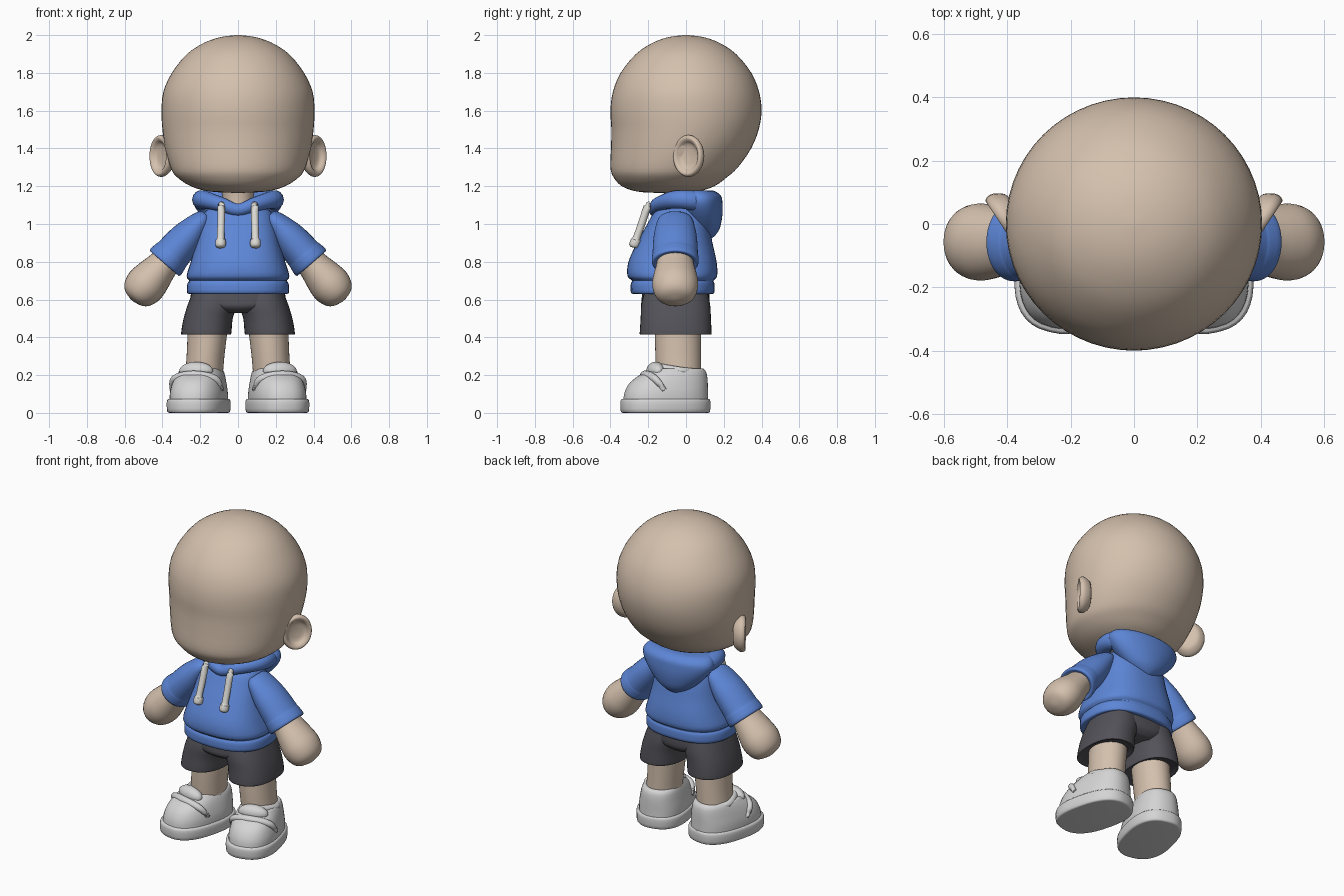
import bpy, bmesh, math
from mathutils import Matrix, Vector

cube = bpy.data.objects.get("Cube")
if cube:
    bpy.data.objects.remove(cube, do_unlink=True)


def material(name, r, g, b):
    m = bpy.data.materials.new(name)
    m.use_nodes = True
    m.diffuse_color = (r, g, b, 1)
    bsdf = m.node_tree.nodes["Principled BSDF"]
    bsdf.inputs["Base Color"].default_value = (r, g, b, 1)
    bsdf.inputs["Roughness"].default_value = 0.7
    return m


SKIN = material("skin", 0.66, 0.53, 0.42)
BLUE = material("blue_cloth", 0.11, 0.24, 0.68)
DARK = material("charcoal_cloth", 0.085, 0.085, 0.1)
GREY = material("light_grey_shoe", 0.66, 0.66, 0.66)
CORD = material("off_white_cord", 0.71, 0.70, 0.66)
FLIP = Matrix.Scale(-1, 4, Vector((1, 0, 0)))


def finish(name, bm, mat, matrix):
    bm.transform(matrix)
    bmesh.ops.recalc_face_normals(bm, faces=bm.faces)
    mesh = bpy.data.meshes.new(name)
    bm.to_mesh(mesh)
    bm.free()
    mesh.materials.append(mat)
    ob = bpy.data.objects.new(name, mesh)
    bpy.context.collection.objects.link(ob)
    bpy.ops.object.select_all(action='DESELECT')
    ob.select_set(True)
    bpy.context.view_layer.objects.active = ob
    bpy.ops.object.shade_smooth_by_angle(angle=math.radians(50))
    return ob


def spline(rows, steps, closed=False):
    """Catmull-Rom interpolation through rows of numbers."""
    n, out = len(rows), []
    for i in range(n if closed else n - 1):
        pick = (lambda k: rows[k % n]) if closed else (lambda k: rows[min(max(k, 0), n - 1)])
        quad = list(zip(pick(i - 1), pick(i), pick(i + 1), pick(i + 2)))
        for s in range(steps):
            t = s / steps
            out.append([b + t / 2 * (c - a + t * (2*a - 5*b + 4*c - d + t * (3*(b - c) + d - a)))
                        for a, b, c, d in quad])
    if not closed:
        out.append(list(rows[-1]))
    return out


def loft(name, mat, rings, power=2, steps=3, n=40, matrix=Matrix()):
    """Skin a shape through rings of (z, half width, front y, back y, centre x)."""
    bm = bmesh.new()
    loops = []
    for z, rx, front, back, cx in spline([(*r, 0)[:5] for r in rings], steps):
        loop = []
        for k in range(n):
            a = math.tau * k / n
            c, s = math.cos(a), math.sin(a)
            x = math.copysign(abs(c) ** (2 / power), c) * rx
            y = math.copysign(abs(s) ** (2 / power), s) * (back - front) / 2
            loop.append(bm.verts.new((cx + x, (front + back) / 2 + y, z)))
        loops.append(loop)
    for lo, hi in zip(loops, loops[1:]):
        for k in range(n):
            j = (k + 1) % n
            bm.faces.new((lo[k], lo[j], hi[j], hi[k]))
    bm.faces.new(loops[0])
    bm.faces.new(loops[-1])
    return finish(name, bm, mat, matrix)


def tube(name, mat, points, closed=False, steps=6, n=14, matrix=Matrix()):
    """Sweep a circle along (x, y, z, radius) points."""
    path = spline(points, steps, closed)
    count = len(path)
    bm = bmesh.new()
    loops = []
    for i, (x, y, z, r) in enumerate(path):
        a = path[(i - 1) % count if closed else max(i - 1, 0)]
        b = path[(i + 1) % count if closed else min(i + 1, count - 1)]
        along = (Vector(b[:3]) - Vector(a[:3])).normalized()
        ref = Vector((0, 0, 1)) if abs(along.z) < 0.8 else Vector((1, 0, 0))
        u = along.cross(ref).normalized()
        v = along.cross(u)
        loops.append([bm.verts.new(Vector((x, y, z)) + r * (u * math.cos(math.tau * k / n)
                      + v * math.sin(math.tau * k / n))) for k in range(n)])
    for i in range(count if closed else count - 1):
        lo, hi = loops[i], loops[(i + 1) % count]
        for k in range(n):
            j = (k + 1) % n
            bm.faces.new((lo[k], lo[j], hi[j], hi[k]))
    if not closed:
        bm.faces.new(loops[0])
        bm.faces.new(loops[-1])
    return finish(name, bm, mat, matrix)


def ball(name, mat, centre, size, matrix=Matrix()):
    bm = bmesh.new()
    bmesh.ops.create_uvsphere(bm, u_segments=24, v_segments=14, radius=1)
    return finish(name, bm, mat, matrix @ Matrix.Translation(centre) @ Matrix.Diagonal((*size, 1)))


# Head with a flat face and a tucked-in nape
loft("head", SKIN, [
    (1.165, .02, -.16, -.06), (1.172, .15, -.26, .06), (1.2, .25, -.34, .15),
    (1.25, .325, -.385, .22), (1.3, .357, -.4, .275), (1.4, .385, -.397, .345),
    (1.5, .4, -.395, .385), (1.6, .405, -.4, .4), (1.7, .395, -.387, .387),
    (1.8, .35, -.346, .346), (1.9, .27, -.265, .265), (1.96, .178, -.175, .175),
    (1.99, .09, -.09, .09), (2, .01, -.01, .01)], n=56)
loft("neck", SKIN, [(1.04, .085, -.12, .05), (1.12, .08, -.115, .05), (1.2, .09, -.12, .05)])

# Hooded top: waistband, blousing torso, draped hood and collar roll
loft("hoodie_body", BLUE, [
    (.63, .255, -.275, .135), (.637, .27, -.292, .15), (.685, .268, -.292, .15),
    (.7, .258, -.285, .145), (.725, .272, -.31, .165), (.8, .25, -.305, .162),
    (.9, .222, -.26, .14), (1, .2, -.205, .12), (1.07, .17, -.165, .09),
    (1.1, .1, -.12, .05)], power=2.5)
loft("hood", BLUE, [
    (.92, .02, .09, .13), (.94, .07, .05, .155), (.98, .13, .02, .18),
    (1.05, .2, -.02, .193), (1.11, .237, -.04, .193), (1.15, .232, -.04, .185),
    (1.175, .2, -.03, .15), (1.178, .14, 0, .11)])
tube("collar", BLUE, [
    (0, -.165, 1.075, .034), (.09, -.145, 1.105, .038), (.185, -.05, 1.13, .048),
    (.165, .07, 1.12, .055), (0, .125, 1.11, .06), (-.165, .07, 1.12, .055),
    (-.185, -.05, 1.13, .048), (-.09, -.145, 1.105, .038)], closed=True)

# Waist of the shorts
loft("shorts_waist", DARK, [
    (.53, .1, -.2, .09), (.56, .2, -.235, .12), (.6, .25, -.235, .125),
    (.66, .24, -.23, .12)], power=2.5)

for side, mirror in (("left", Matrix()), ("right", FLIP)):
    # Ear: a dished disc turned outward and forward
    turn = Matrix(((.55, 0, .83, .4), (.83, 0, -.55, .018), (0, 1, 0, 1.36), (0, 0, 0, 1)))
    dish = ((-.045, .4), (-.035, .75), (-.005, .98), (.015, 1), (.028, .9),
            (.022, .74), (.002, .55), (-.004, .05))
    loft(side + "_ear", SKIN, [(z, .092 * r, -.11 * r, .11 * r) for z, r in dish],
         n=28, matrix=mirror @ turn)

    # Sleeve and mitten arm, built hanging and swung outward
    arm = mirror @ Matrix.Translation((.2, -.057, 1.01)) @ Matrix.Rotation(math.radians(-41), 4, 'Y')
    sleeve = ((.05, .03, .06), (.02, .052, .09), (-.07, .08, .11), (-.14, .092, .117),
              (-.22, .097, .12), (-.235, .1, .122), (-.275, .106, .124),
              (-.29, .1, .117), (-.285, .085, .1))
    loft(side + "_sleeve", BLUE, [(z, w, -d, d) for z, w, d in sleeve], matrix=arm)
    hand = ((-.2, .07, .085), (-.3, .083, .1), (-.37, .098, .114), (-.44, .108, .122),
            (-.5, .094, .108), (-.535, .062, .075), (-.55, .01, .012))
    loft(side + "_arm", SKIN, [(z, w, -d, d) for z, w, d in hand], n=32, matrix=arm)

    # Drawstring with a thicker end
    tube(side + "_drawstring", CORD, [
        (.088, -.19, 1.105, .015), (.088, -.205, 1.09, .02), (.09, -.235, 1, .02),
        (.092, -.262, .925, .02), (.092, -.265, .915, .027), (.092, -.275, .885, .027),
        (.092, -.278, .875, .015)], steps=3, matrix=mirror)

    # Shorts leg and bare leg
    loft(side + "_shorts_leg", DARK, [
        (.425, .11, -.215, .105, .168), (.415, .127, -.24, .13, .168),
        (.425, .133, -.245, .135, .168), (.5, .13, -.24, .132, .158),
        (.57, .13, -.237, .128, .137), (.64, .115, -.22, .115, .125)],
        power=2.3, matrix=mirror)
    loft(side + "_leg", SKIN, [
        (.18, .1, -.155, .08, .182), (.3, .1, -.162, .08, .172),
        (.45, .106, -.165, .08, .16)], matrix=mirror)

    # Shoe: sole, upper, tongue, ankle collar and strap, toes turned out
    foot = mirror @ Matrix.Translation((.208, -.108, 0)) @ Matrix.Rotation(math.radians(14), 4, 'Z')
    loft(side + "_sole", GREY, [
        (0, .14, -.222, .222), (.008, .154, -.238, .236), (.06, .156, -.24, .238),
        (.074, .148, -.232, .232)], power=2.5, matrix=foot)
    loft(side + "_shoe_upper", GREY, [
        (.06, .143, -.226, .228), (.11, .142, -.218, .226), (.16, .132, -.19, .225),
        (.195, .122, -.145, .222), (.22, .112, -.1, .215), (.235, .1, -.08, .2),
        (.232, .08, -.06, .18)], power=2.4, matrix=foot)
    ball(side + "_tongue", GREY, (0, -.055, .222), (.092, .045, .048), foot)
    tube(side + "_shoe_collar", GREY, [
        (.095, .07, .222, .02), (0, .19, .215, .02), (-.095, .07, .222, .02),
        (0, -.05, .24, .024)], closed=True, matrix=foot)
    tube(side + "_strap", GREY, [
        (.134, -.04, .12, .014), (.11, -.085, .18, .02), (0, -.11, .2, .024),
        (-.11, -.085, .18, .02), (-.134, -.04, .12, .014)], matrix=foot)
